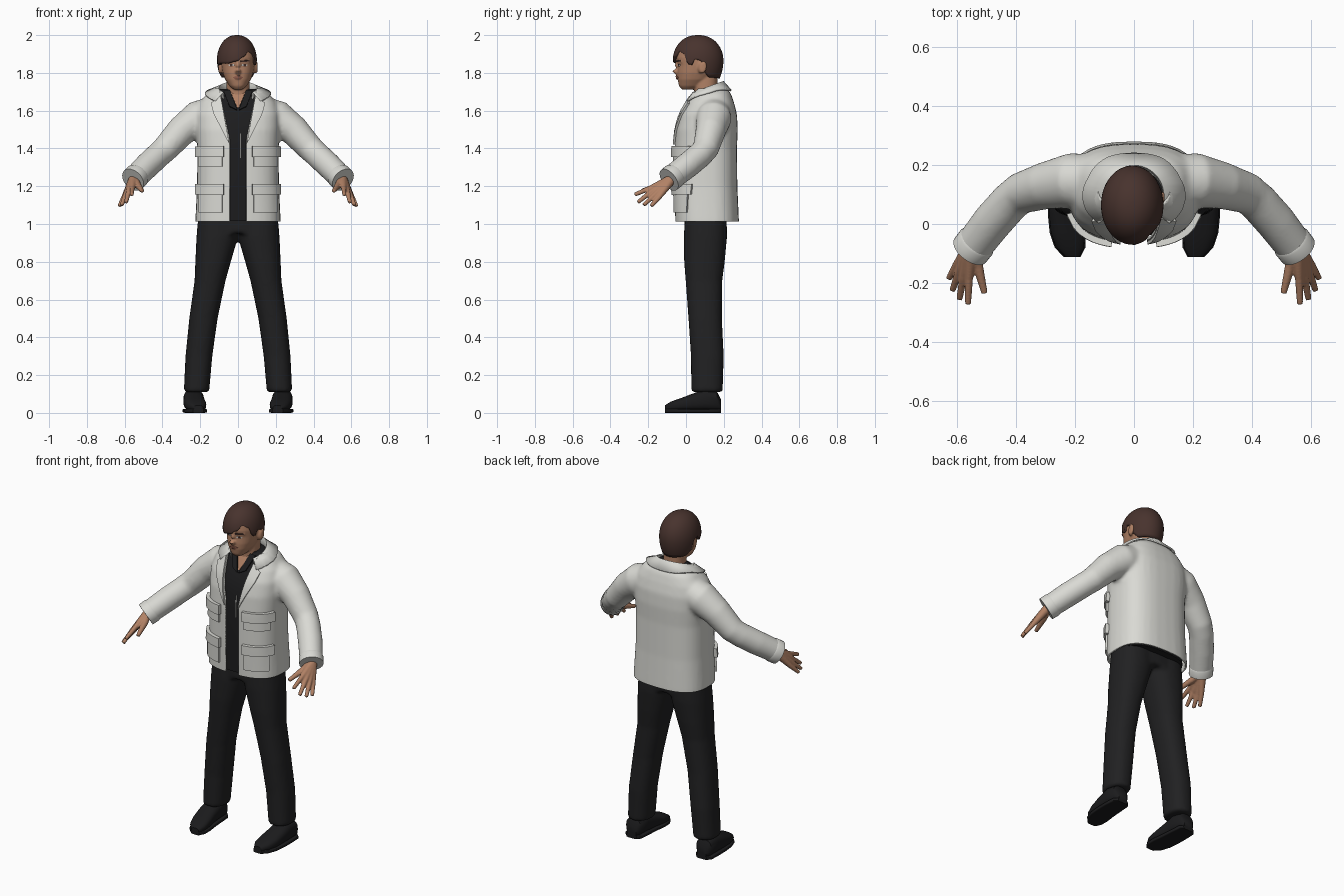
import bpy, bmesh, math
from mathutils import Vector
from mathutils.bvhtree import BVHTree

if "Cube" in bpy.data.objects:
    bpy.data.objects.remove(bpy.data.objects["Cube"], do_unlink=True)


def material(name, r, g, b):
    m = bpy.data.materials.new(name)
    m.use_nodes = True
    m.diffuse_color = (r, g, b, 1)
    bsdf = m.node_tree.nodes["Principled BSDF"]
    bsdf.inputs["Base Color"].default_value = (r, g, b, 1)
    bsdf.inputs["Roughness"].default_value = 0.8
    return m


SKIN = material("skin", .44, .22, .13)
LIP = material("lip", .30, .12, .08)
HAIR = material("brown hair", .065, .033, .027)
CLOTH = material("off white cloth", .70, .70, .66)
SHIRT = material("black shirt", .012, .012, .013)
TROUSER = material("charcoal trousers", .015, .015, .016)
LEATHER = material("black leather", .011, .011, .012)
EYE = material("eye white", .6, .57, .53)


def curve_ring(c, u, v, p=2.3, n=32):
    """Superellipse around c spanned by the half axes u and v."""
    pts = []
    for i in range(n):
        a = math.tau * i / n
        ca, sa = math.cos(a), math.sin(a)
        pts.append(c + u * math.copysign(abs(ca) ** (2 / p), ca)
                   + v * math.copysign(abs(sa) ** (2 / p), sa))
    return pts


def section(z, hw, front, back, cx=0, p=2.3):
    return curve_ring(Vector((cx, (front + back) / 2, z)),
                      Vector((hw, 0, 0)), Vector((0, (back - front) / 2, 0)), p)


def loft(bm, rings):
    """Closed skin through rings, capped at both ends."""
    rows = [[bm.verts.new(p) for p in r] for r in rings]
    n = len(rows[0])
    for a, b in zip(rows, rows[1:]):
        for i in range(n):
            bm.faces.new((a[i], a[(i + 1) % n], b[(i + 1) % n], b[i]))
    bm.faces.new(rows[0])
    bm.faces.new(rows[-1])


def limb(bm, pts, n=20):
    """Round tube through (x, y, z, radius) points."""
    cs = [Vector(p[:3]) for p in pts]
    rings = []
    for i, c in enumerate(cs):
        t = (cs[min(i + 1, len(cs) - 1)] - cs[max(i - 1, 0)]).normalized()
        u = t.cross(Vector((0, 0, 1))).normalized()
        rings.append(curve_ring(c, u * pts[i][3], t.cross(u) * pts[i][3], 2, n))
    loft(bm, rings)


def finish(name, bm, mat, voxel=0, relax=0, front=False):
    """Object from bm; voxel fuses its overlapping parts into one skin."""
    bmesh.ops.remove_doubles(bm, verts=bm.verts, dist=1e-5)
    bmesh.ops.recalc_face_normals(bm, faces=bm.faces)
    if front and sum(f.normal.y * f.calc_area() for f in bm.faces) > 0:
        bmesh.ops.reverse_faces(bm, faces=bm.faces)
    me = bpy.data.meshes.new(name)
    bm.to_mesh(me)
    bm.free()
    me.materials.append(mat)
    ob = bpy.data.objects.new(name, me)
    bpy.context.collection.objects.link(ob)
    bpy.ops.object.select_all(action='DESELECT')
    ob.select_set(True)
    bpy.context.view_layer.objects.active = ob
    bpy.ops.object.shade_smooth_by_angle(angle=math.radians(45))
    if voxel:
        m = ob.modifiers.new("fuse", 'REMESH')
        m.mode, m.voxel_size, m.use_smooth_shade = 'VOXEL', voxel, True
        m = ob.modifiers.new("relax", 'SMOOTH')
        m.factor, m.iterations = .5, relax
    return ob


def surface(ob):
    bpy.context.view_layer.update()
    return BVHTree.FromObject(ob, bpy.context.evaluated_depsgraph_get())


def patch(name, mat, tree, corners, depth, n=7):
    """Raised plate laid on the front of a surface; corners are (x, z) in order."""
    a, b, c, d = (Vector(k) for k in corners)
    steps = [0] + [i / n for i in range(n + 1)] + [1]
    bm, rows = bmesh.new(), []
    for j, v in enumerate(steps):
        row = []
        for i, u in enumerate(steps):
            q = a.lerp(b, u).lerp(d.lerp(c, u), v)
            hit, nor, _, _ = tree.ray_cast(Vector((q.x, -1, q.y)), Vector((0, 1, 0)))
            if hit is None:
                hit, nor, _, _ = tree.find_nearest(Vector((q.x, 0, q.y)))
            edge = i in (0, n + 2) or j in (0, n + 2)
            row.append(bm.verts.new(hit + nor * (-.002 if edge else depth)))
        rows.append(row)
    for r, s in zip(rows, rows[1:]):
        for i in range(n + 2):
            bm.faces.new((r[i], r[i + 1], s[i + 1], s[i]))
    return finish(name, bm, mat, front=True)


def box(x0, x1, z0, z1):
    return [(x0, z0), (x1, z0), (x1, z1), (x0, z1)]


def flip(corners, s):
    return [(x * s, z) for x, z in corners]


SIDES = ((1, "left"), (-1, "right"))

# Trousers: two legs fused at the hip
bm = bmesh.new()
leg = [(1.05, .105, .105, -.005, .215), (.93, .11, .11, -.012, .217),
       (.8, .132, .094, -.01, .205), (.7, .148, .082, -.002, .192),
       (.5, .183, .075, .013, .19), (.3, .207, .071, .026, .2), (.11, .22, .067, .028, .194)]
for s, _ in SIDES:
    loft(bm, [section(z, hw, f, b, cx * s) for z, cx, hw, f, b in leg])
loft(bm, [section(z, hw, -.008, .215) for z, hw in ((1.05, .21), (1, .213), (.95, .19))])
finish("trousers", bm, TROUSER, .012, 3)

# Shoes: upper and a slightly wider sole
shoe = [(.186, .235, .03, .07), (.165, .236, .05, .11), (.1, .235, .054, .125),
        (.03, .232, .056, .1), (-.03, .225, .057, .077), (-.08, .217, .048, .06),
        (-.112, .21, .024, .04)]
for s, side in SIDES:
    for part, grow, low, top in (("shoe", 0, .01, 1), ("sole", .004, 0, 0)):
        bm = bmesh.new()
        rings = []
        for y, cx, hw, zt in shoe:
            z1 = zt if top else .022
            rings.append(curve_ring(Vector((cx * s, y, (low + z1) / 2)),
                                    Vector((hw + grow, 0, 0)),
                                    Vector((0, 0, (z1 - low) / 2)), 2.6 if top else 6))
        loft(bm, rings)
        finish(f"{side}_{part}", bm, LEATHER)

# Jacket body and sleeves fused
torso = [(.96, .226, -.056, .28), (1.02, .226, -.058, .28), (1.2, .217, -.062, .272),
         (1.4, .215, -.062, .27), (1.5, .222, -.054, .274), (1.58, .222, -.033, .27),
         (1.64, .205, .0, .255), (1.69, .165, .028, .238), (1.72, .12, .045, .215),
         (1.75, .09, .05, .2)]
sleeve = [(.1, .15, 1.6, .085), (.21, .147, 1.56, .094), (.3, .13, 1.492, .08),
          (.385, .104, 1.398, .07), (.42, .075, 1.366, .068), (.48, .008, 1.31, .068),
          (.552, -.085, 1.238, .064)]
bm = bmesh.new()
loft(bm, [section(*r, p=2.7) for r in torso])
for s, _ in SIDES:
    limb(bm, [(x * s, y, z, r) for x, y, z, r in sleeve], 28)
jacket = finish("jacket", bm, CLOTH, .011, 5)
coat = surface(jacket)

# Cut the jacket front opening, hem and neck hole
bm = bmesh.new()
bm.from_object(jacket, bpy.context.evaluated_depsgraph_get())
GAP, V_LOW, V_TOP, V_WIDE = .044, 1.45, 1.72, .1
slope = (V_WIDE - GAP) / (V_TOP - V_LOW)
HEM, NECK = 1.013, 1.718
planes = [((0, 0, HEM), (0, 0, 1)), ((0, 0, NECK), (0, 0, 1))]
for s, _ in SIDES:
    planes += [((GAP * s, 0, 0), (1, 0, 0)), ((GAP * s, 0, V_LOW), (s, 0, -slope))]
for co, no in planes:
    bmesh.ops.bisect_plane(bm, geom=bm.verts[:] + bm.edges[:] + bm.faces[:],
                           plane_co=co, plane_no=no, dist=1e-5)
gone = []
for f in bm.faces:
    c = f.calc_center_median()
    wide = GAP + max(0, c.z - V_LOW) * slope
    if (c.z < HEM or c.z > NECK) or (abs(c.x) < wide and c.y < .1):
        gone.append(f)
bmesh.ops.delete(bm, geom=gone, context='FACES')
jacket.modifiers.clear()
bm.to_mesh(jacket.data)
bm.free()
m = jacket.modifiers.new("thickness", 'SOLIDIFY')
m.thickness, m.offset = .01, -1

# Folded collar around the neck
bm, rows = bmesh.new(), [[], [], []]
for i in range(41):
    a = math.radians(-130 + 260 * i / 40)
    fall = .07 * (1 - math.cos(a)) / 2
    for row, rx, ry, z in zip(rows, (.094, .103, .15), (.085, .1, .13), (1.70, 1.752, 1.70)):
        q = Vector((rx * math.sin(a), .1 + ry * math.cos(a), z - fall))
        if row is rows[2]:
            hit, nor, _, _ = coat.find_nearest(q)
            q = hit + nor * .01
        row.append(bm.verts.new(q))
for r, t in zip(rows, rows[1:]):
    for i in range(40):
        bm.faces.new((r[i], r[i + 1], t[i + 1], t[i]))
collar = finish("collar", bm, CLOTH)
m = collar.modifiers.new("thickness", 'SOLIDIFY')
m.thickness, m.offset = .01, 0

# Lapels, pockets with flaps, cuffs
for s, side in SIDES:
    patch(f"{side}_lapel", CLOTH, coat,
          flip([(.045, 1.42), (.128, 1.585), (.14, 1.635), (.09, 1.672)], s), .011)
    for level, z0, z1 in (("upper", 1.305, 1.4), ("lower", 1.06, 1.2)):
        patch(f"{side}_{level}_pocket", CLOTH, coat, flip(box(.082, .2, z0, z1), s), .012)
        patch(f"{side}_{level}_flap", CLOTH, coat,
              flip(box(.074, .208, z1 - .045, z1 + .012), s), .021)
    bm = bmesh.new()
    limb(bm, [(x * s, y, z, r) for x, y, z, r in
              ((.53, -.057, 1.26, .064), (.535, -.063, 1.255, .068), (.556, -.09, 1.234, .067))], 28)
    finish(f"{side}_cuff", bm, CLOTH)

# Shirt inside the jacket
bm = bmesh.new()
loft(bm, [section(z - .004, hw - .024, f + .022, b - .024, p=2.7) for z, hw, f, b in torso[1:-1]])
shirt = finish("shirt", bm, SHIRT)
chest = surface(shirt)
patch("open_neck", SKIN, chest, [(-.004, 1.615), (.004, 1.615), (.04, 1.7), (-.04, 1.7)], .004)
patch("zip", CLOTH, chest, box(.012, .016, 1.35, 1.48), .004)
for s, side in SIDES:
    patch(f"{side}_shirt_collar", SHIRT, chest,
          flip([(.004, 1.6), (.045, 1.62), (.075, 1.7), (.042, 1.705)], s), .009)

# Head: skull, neck, nose, brow and ears fused
skull = [(1.712, .024, -.022, .04), (1.73, .045, -.037, .09), (1.765, .068, -.044, .13),
         (1.8, .081, -.046, .16), (1.84, .088, -.043, .175), (1.88, .09, -.052, .18),
         (1.93, .085, -.045, .17), (1.965, .06, -.01, .13)]
bm = bmesh.new()
loft(bm, [section(*r) for r in skull])
loft(bm, [section(z, .061, f, .166) for z, f in ((1.58, .06), (1.68, .045), (1.8, .04))])
limb(bm, [(0, -.036, 1.872, .012), (0, -.05, 1.835, .011), (0, -.056, 1.812, .017), (0, -.045, 1.798, .013)])
limb(bm, [(-.06, -.02, 1.862, .009), (0, -.042, 1.866, .013), (.06, -.02, 1.862, .009)])
limb(bm, [(-.026, -.03, 1.777, .008), (0, -.042, 1.778, .013), (.026, -.03, 1.777, .008)])
for s, _ in SIDES:
    loft(bm, [curve_ring(Vector((x * s, .085 + (x - .09) * .5, 1.83)), Vector((0, r * .65, 0)),
                         Vector((0, .1 * r, r)), 2) for x, r in ((.07, .026), (.092, .034), (.104, .028))])
head = finish("head", bm, SKIN, .0055, 3)
face = surface(head)
for s, side in SIDES:
    patch(f"{side}_eye", EYE, face, flip([(.018, 1.836), (.046, 1.836), (.05, 1.844), (.022, 1.847)], s), .002)
    patch(f"{side}_iris", HAIR, face, flip(box(.029, .04, 1.835, 1.847), s), .003)
    patch(f"{side}_brow", HAIR, face, flip([(.014, 1.857), (.06, 1.861), (.058, 1.868), (.014, 1.866)], s), .004)
patch("upper_lip", LIP, face, [(-.027, 1.777), (.027, 1.777), (.008, 1.785), (-.008, 1.785)], .003)
patch("lower_lip", LIP, face, [(-.014, 1.767), (.014, 1.767), (.025, 1.775), (-.025, 1.775)], .003)

# Hair: dome from the crown down to a hairline given by angle from the front
hairline = [(-180, 1.77), (-122, 1.775), (-106, 1.8), (-96, 1.866), (-80, 1.872), (-72, 1.84),
            (-60, 1.85), (-30, 1.85), (0, 1.862), (20, 1.885), (38, 1.915), (55, 1.9), (68, 1.845),
            (76, 1.842), (82, 1.872), (96, 1.866), (106, 1.8), (122, 1.775), (180, 1.77)]


def hairline_at(deg):
    for (a, h), (b, k) in zip(hairline, hairline[1:]):
        if deg <= b:
            t = (deg - a) / (b - a)
            return h + (k - h) * t * t * (3 - 2 * t)


bm, N, ROWS = bmesh.new(), 90, 20
crown, rows = bm.verts.new((-.006, .075, 2)), []
for j in range(1, ROWS + 1):
    row = []
    for i in range(N):
        deg = -180 + 360 * i / N
        z = 2 - (2 - hairline_at(deg)) * (1 - math.cos(j / ROWS * math.pi / 2))
        k = (z - 1.865) / .135
        r = math.sqrt(max(0, 1 - k * k)) ** .9 if k > 0 else 1 - .3 * k * k
        a = math.radians(deg)
        row.append(bm.verts.new((-.006 + .106 * r * math.sin(a), .064 - .134 * r * math.cos(a), z)))
    rows.append(row)
for i in range(N):
    k = (i + 1) % N
    bm.faces.new((crown, rows[0][i], rows[0][k]))
    for r, t in zip(rows, rows[1:]):
        bm.faces.new((r[i], t[i], t[k], r[k]))
hair = finish("hair", bm, HAIR)
m = hair.modifiers.new("thickness", 'SOLIDIFY')
m.thickness, m.offset = .016, -1

# Hands: palm rays and fingers fused
wrist = (.553, -.075, 1.238)
fingers = [((.56, -.185, 1.192), (.563, -.272, 1.155)), ((.58, -.184, 1.17), (.592, -.255, 1.115)),
           ((.596, -.168, 1.152), (.616, -.225, 1.1)), ((.604, -.143, 1.142), (.628, -.185, 1.095))]
for s, side in SIDES:
    bm = bmesh.new()
    rays = [[(*wrist, .026), (*k, .014), (*t, .0105)] for k, t in fingers]
    rays.append([(*wrist, .024), (.53, -.14, 1.205, .018), (.507, -.235, 1.175, .011)])
    for ray in rays:
        limb(bm, [(x * s, y, z, r) for x, y, z, r in ray], 14)
    finish(f"{side}_hand", bm, SKIN, .005, 2)
